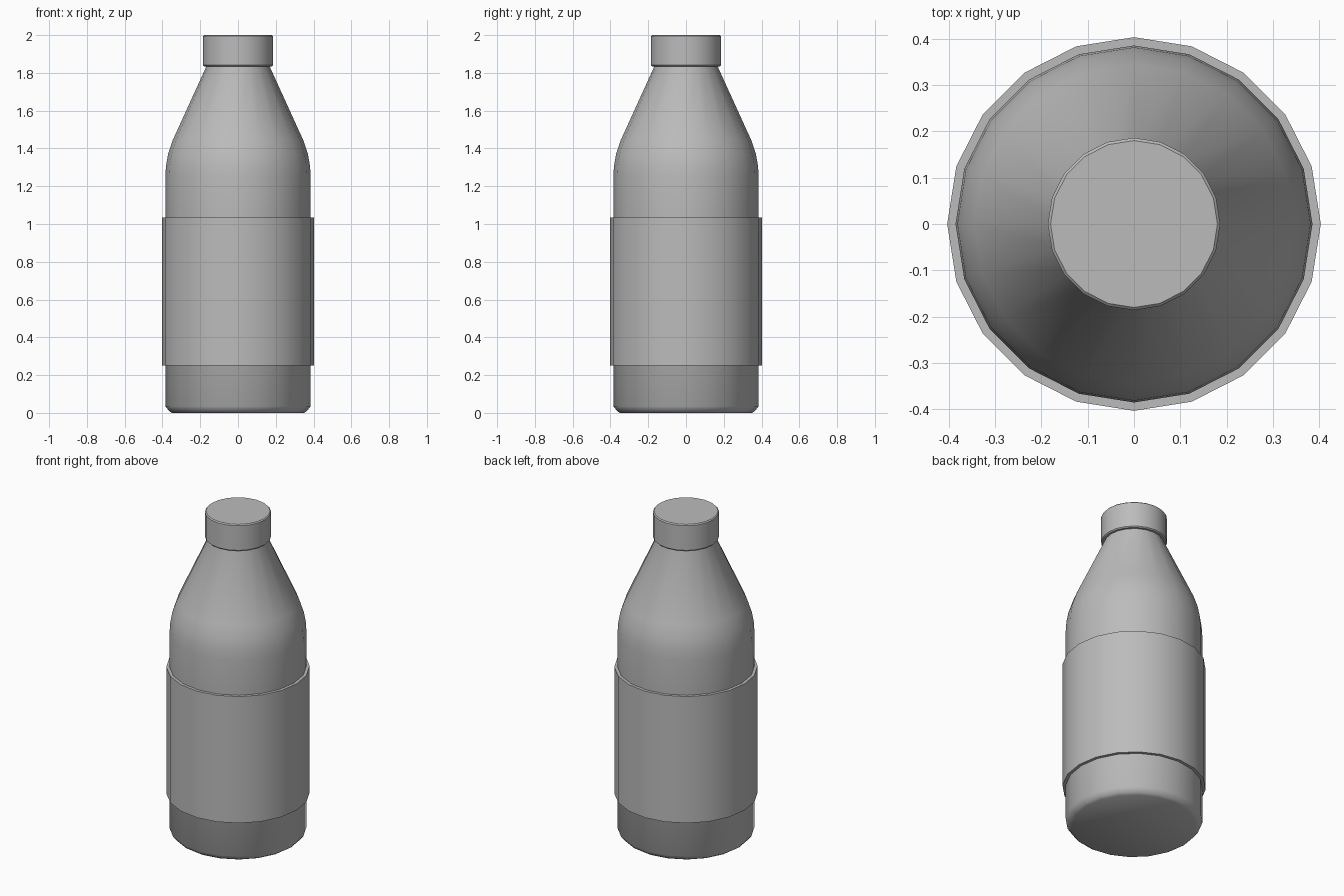
import bpy, bmesh, math

SIDES = 20

cube = bpy.data.objects.get("Cube")
if cube:
    bpy.data.objects.remove(cube, do_unlink=True)

grey = bpy.data.materials.new("plain grey")
grey.use_nodes = True
colour = (0.5, 0.5, 0.5, 1)
grey.diffuse_color = colour
grey.node_tree.nodes["Principled BSDF"].inputs["Base Color"].default_value = colour


def lathe(name, profile, closed=False):
    """Spin a list of (radius, height) points round the z axis."""
    bm = bmesh.new()
    rings = []
    for r, z in profile:
        rings.append([bm.verts.new((r * math.cos(math.tau * i / SIDES),
                                    r * math.sin(math.tau * i / SIDES), z))
                      for i in range(SIDES)])
    pairs = list(zip(rings, rings[1:]))
    if closed:
        pairs.append((rings[-1], rings[0]))
    else:
        bm.faces.new(rings[0][::-1])
        bm.faces.new(rings[-1])
    for low, high in pairs:
        for i in range(SIDES):
            j = (i + 1) % SIDES
            bm.faces.new((low[i], low[j], high[j], high[i]))
    bmesh.ops.recalc_face_normals(bm, faces=bm.faces)
    mesh = bpy.data.meshes.new(name)
    bm.to_mesh(mesh)
    bm.free()
    mesh.materials.append(grey)
    obj = bpy.data.objects.new(name, mesh)
    bpy.context.collection.objects.link(obj)
    bpy.ops.object.select_all(action="DESELECT")
    obj.select_set(True)
    bpy.context.view_layer.objects.active = obj
    bpy.ops.object.shade_smooth_by_angle(angle=math.radians(40))
    return obj


# Body with a chamfered base, rounded shoulder and tapering neck
lathe("bottle_body", [(0.35, 0), (0.365, 0.01), (0.385, 0.035), (0.385, 1.25),
                      (0.381, 1.31), (0.37, 1.37), (0.345, 1.445),
                      (0.165, 1.84), (0.165, 1.9)])

# Wrap-around label sleeve
lathe("label_sleeve", [(0.38, 0.25), (0.403, 0.25), (0.403, 1.035), (0.38, 1.035)],
      closed=True)

# Screw cap with softened rims
lathe("bottle_cap", [(0.18, 1.835), (0.186, 1.841), (0.186, 1.994), (0.18, 2.0)])
